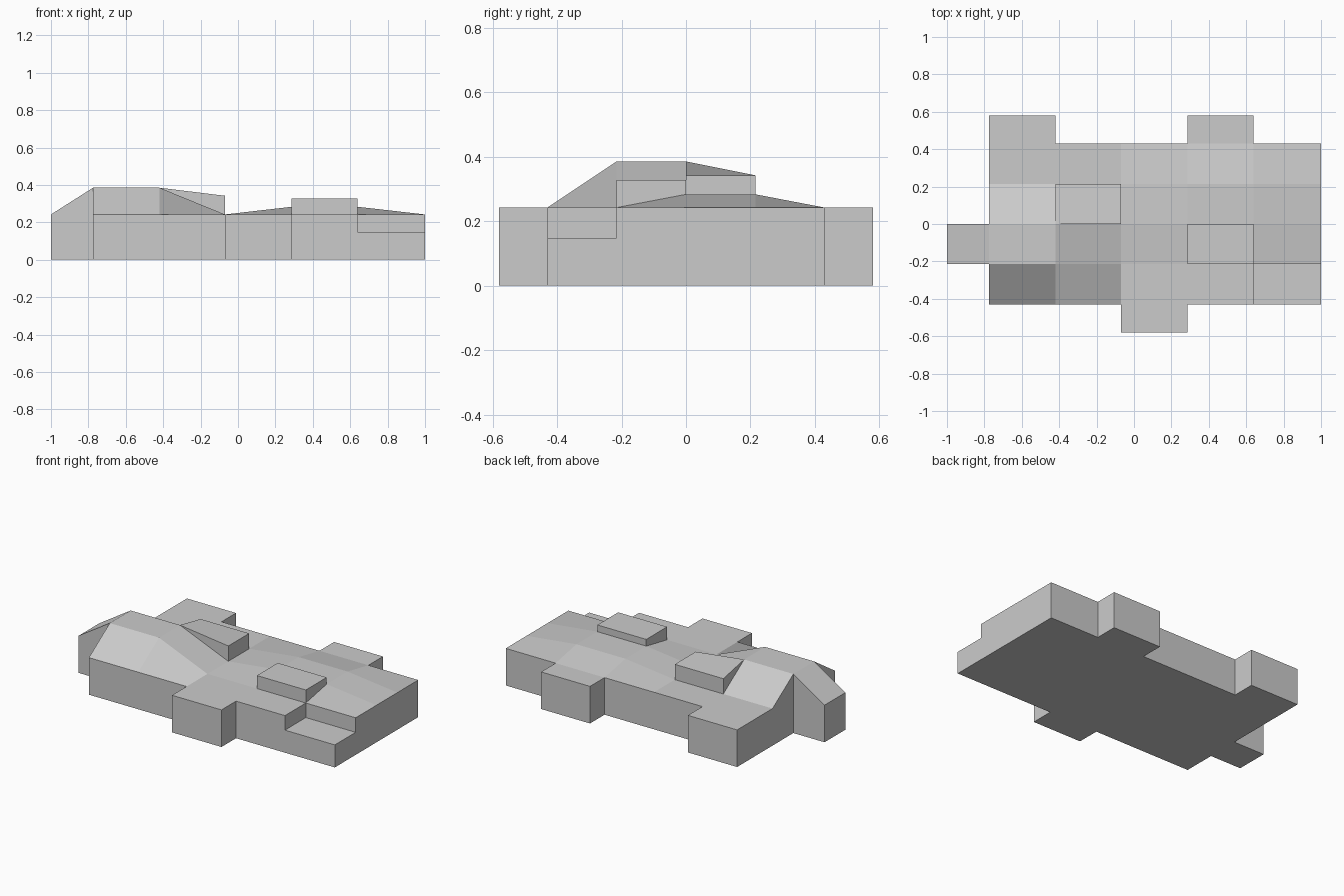
import bpy
import bmesh

cube = bpy.data.objects.get("Cube")
if cube:
    bpy.data.objects.remove(cube, do_unlink=True)

GREY = (0.6, 0.6, 0.6, 1.0)
mat = bpy.data.materials.new("plain grey")
mat.use_nodes = True
mat.diffuse_color = GREY
shader = next(n for n in mat.node_tree.nodes if n.type == "BSDF_PRINCIPLED")
shader.inputs["Base Color"].default_value = GREY

# Shared plan grid: every part sits on these lines
X = [-1.0, -0.775, -0.42, -0.07, 0.287, 0.64, 1.0]
Y = [-0.58, -0.43, -0.215, 0.0, 0.215, 0.43, 0.58]


def solid(name, cells, height, bottom=0.0):
    """Closed solid over the given (column, row) cells, with its top set by height(i, j)."""
    bm = bmesh.new()
    verts = {}

    def corner(i, j):
        if (i, j) not in verts:
            verts[i, j] = bm.verts.new((X[i], Y[j], height(i, j)))
        return verts[i, j]

    for i, j in cells:
        bm.faces.new([corner(i, j), corner(i + 1, j), corner(i + 1, j + 1), corner(i, j + 1)])
    result = bmesh.ops.extrude_face_region(bm, geom=bm.faces[:], use_keep_orig=True)
    for v in result["geom"]:
        if isinstance(v, bmesh.types.BMVert):
            v.co.z = bottom
    bmesh.ops.recalc_face_normals(bm, faces=bm.faces[:])
    mesh = bpy.data.meshes.new(name)
    bm.to_mesh(mesh)
    bm.free()
    mesh.materials.append(mat)
    obj = bpy.data.objects.new(name, mesh)
    bpy.context.collection.objects.link(obj)
    return obj


BASE, HUMP, MOUND = 0.242, 0.385, 0.283


# Body: flat slab with a tall hump at one end and a low mound at the other
def body_height(i, j):
    if i in (1, 2) and j in (2, 3):
        return HUMP
    if i in (4, 5) and j in (3, 4):
        return MOUND
    return BASE


notch = (5, 1)
body = [(i, j) for i in range(1, 6) for j in range(1, 5) if (i, j) != notch]
end_ramp = [(0, 2)]
side_tabs = [(1, 5), (4, 5), (3, 0)]
solid("body", body + end_ramp + side_tabs, body_height)

# Lowered corner step
solid("corner_step", [notch], lambda i, j: 0.147)

# Raised blocks on the top
solid("sloped_block", [(2, 3)], lambda i, j: HUMP if (i, j) == (2, 3) else 0.342, BASE)
solid("flat_block", [(4, 2)], lambda i, j: 0.327, BASE)
